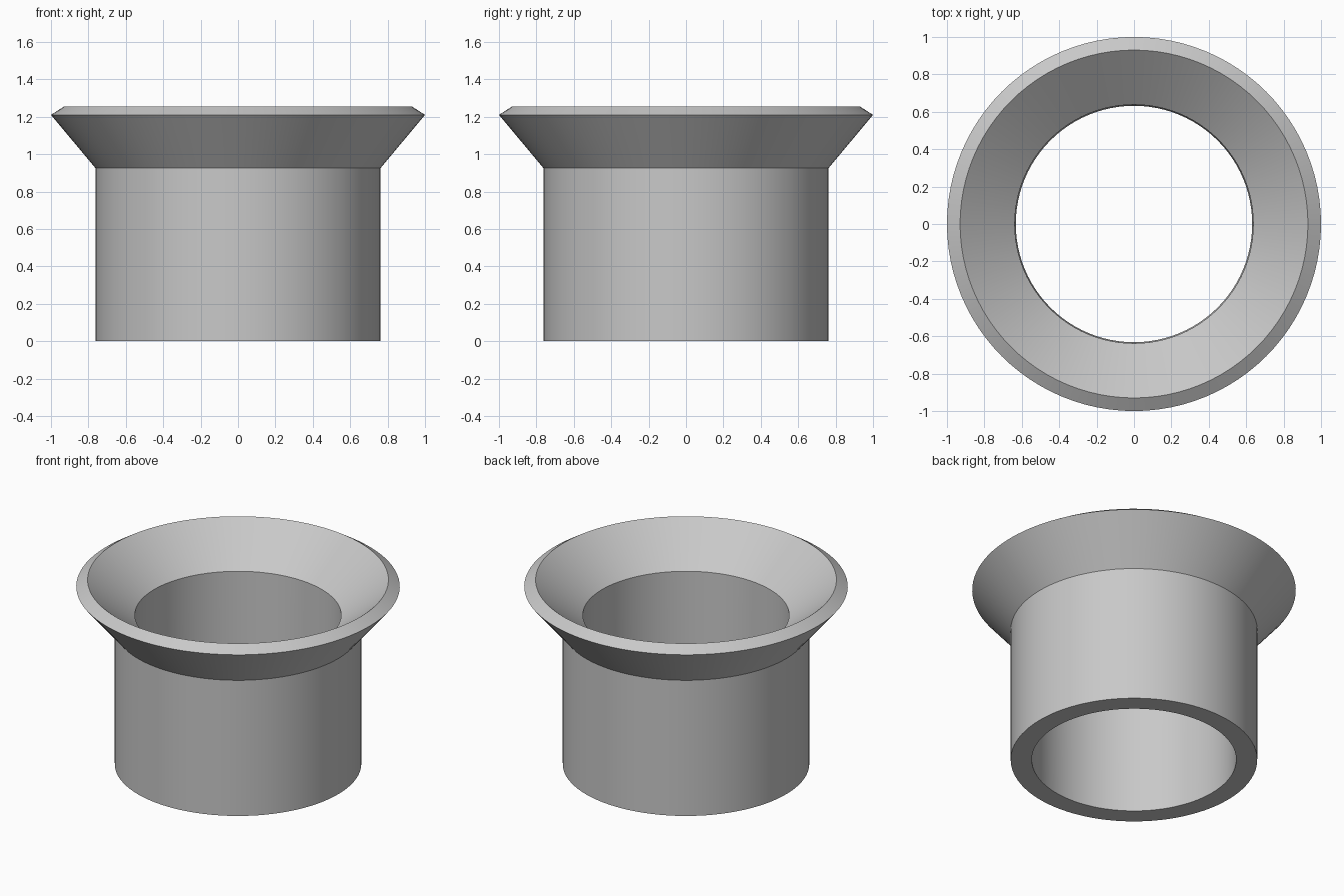
import bpy
import bmesh
import math

if "Cube" in bpy.data.objects:
    bpy.data.objects.remove(bpy.data.objects["Cube"], do_unlink=True)

SEGMENTS = 96

# Single grey material
grey = bpy.data.materials.new("plain grey")
grey.use_nodes = True
colour = (0.58, 0.58, 0.58, 1.0)
grey.diffuse_color = colour
grey.node_tree.nodes["Principled BSDF"].inputs["Base Color"].default_value = colour


def lathe(name, profile, material):
    """Revolve a closed (radius, height) profile around the z axis."""
    bm = bmesh.new()
    rings = []
    for i in range(SEGMENTS):
        a = math.tau * i / SEGMENTS
        rings.append([bm.verts.new((r * math.cos(a), r * math.sin(a), z)) for r, z in profile])
    n = len(profile)
    for i, ring in enumerate(rings):
        following = rings[(i + 1) % SEGMENTS]
        for j in range(n):
            k = (j + 1) % n
            bm.faces.new((ring[j], following[j], following[k], ring[k]))
    bmesh.ops.recalc_face_normals(bm, faces=bm.faces)
    mesh = bpy.data.meshes.new(name)
    bm.to_mesh(mesh)
    bm.free()
    mesh.materials.append(material)
    obj = bpy.data.objects.new(name, mesh)
    bpy.context.collection.objects.link(obj)
    return obj


# Tubular sleeve with a flared, bevelled lip and a slightly tapered bore
sleeve = lathe("flared_sleeve", [
    (0.762, 0.0),
    (0.762, 0.925),
    (1.0, 1.21),
    (0.93, 1.255),
    (0.638, 1.016),
    (0.632, 0.0),
], grey)

# Smooth round walls, crisp profile edges
bpy.ops.object.select_all(action='DESELECT')
sleeve.select_set(True)
bpy.context.view_layer.objects.active = sleeve
bpy.ops.object.shade_smooth_by_angle(angle=math.radians(20))
